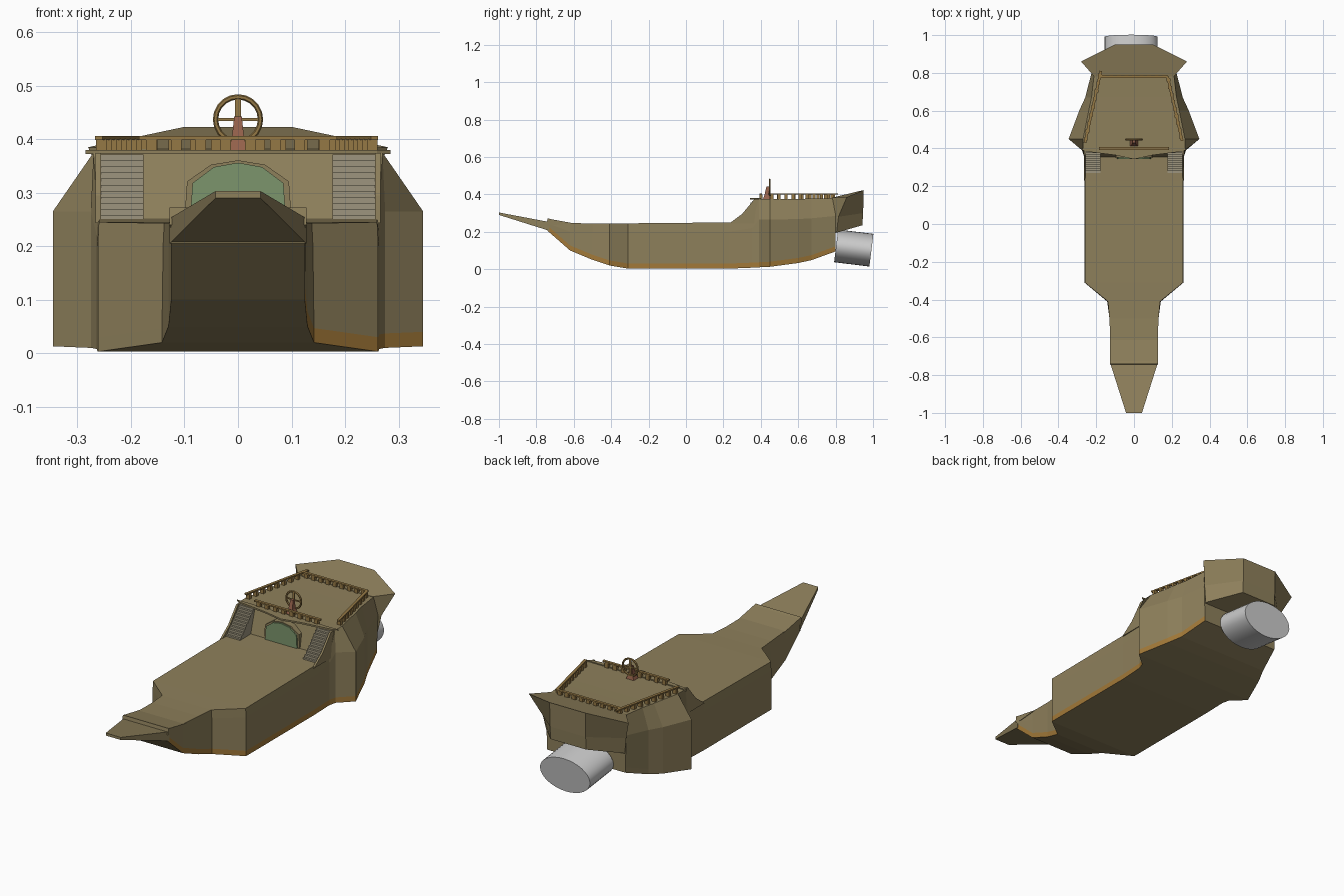
import bpy, bmesh, math
from mathutils import Vector

if "Cube" in bpy.data.objects:
    bpy.data.objects.remove(bpy.data.objects["Cube"])


def mat(name, r, g, b):
    m = bpy.data.materials.new(name)
    m.diffuse_color = (r, g, b, 1)
    m.use_nodes = True
    m.node_tree.nodes["Principled BSDF"].inputs["Base Color"].default_value = m.diffuse_color
    return m


WOOD = mat("hull_wood", .27, .215, .105)
KEEL = mat("keel_orange", .36, .19, .04)
STEP = mat("step_wood", .34, .30, .21)
RAIL = mat("rail_wood", .30, .19, .06)
RED = mat("post_red", .30, .12, .07)
GREEN = mat("door_green", .20, .30, .15)


def finish(name, bm, *mats):
    bmesh.ops.recalc_face_normals(bm, faces=bm.faces)
    me = bpy.data.meshes.new(name)
    bm.to_mesh(me)
    bm.free()
    ob = bpy.data.objects.new(name, me)
    bpy.context.collection.objects.link(ob)
    for m in mats:
        me.materials.append(m)
    return ob


def loft(name, rings, mats, accent=None):
    """Skin closed rings; side strip number `accent` uses the second material."""
    bm = bmesh.new()
    vs = [[bm.verts.new(p) for p in r] for r in rings]
    n = len(rings[0])
    for a, b in zip(vs, vs[1:]):
        for i in range(n):
            f = bm.faces.new((a[i], a[(i + 1) % n], b[(i + 1) % n], b[i]))
            f.material_index = int(i == accent)
    bm.faces.new(vs[0])
    bm.faces.new(vs[-1])
    return finish(name, bm, *mats)


def mirrored(half):
    return half + [(-x, y, z) for x, y, z in reversed(half)]


def add_box(bm, lo, hi):
    vs = bmesh.ops.create_cube(bm, size=1)["verts"]
    lo, hi = Vector(lo), Vector(hi)
    for v in vs:
        v.co = (lo + hi) / 2 + v.co * (hi - lo)


def add_bar(bm, p, q, w, h):
    p, q = Vector(p), Vector(q)
    d = q - p
    rot = d.to_track_quat('X', 'Z')
    for v in bmesh.ops.create_cube(bm, size=1)["verts"]:
        v.co = (p + q) / 2 + rot @ Vector((v.co.x * d.length, v.co.y * w, v.co.z * h))


# Hull: y, deck half width, deck z, shoulder half width, shoulder z, bottom half width, bottom z
stations = [
    (-.74, .125, .255, .128, .245, .125, .205),
    (-.62, .125, .248, .125, .20, .125, .10),
    (-.50, .130, .243, .130, .20, .130, .05),
    (-.41, .138, .243, .140, .20, .142, .02),
    (-.31, .260, .245, .262, .20, .262, .003),
    (.23, .260, .250, .262, .20, .262, .003),
    (.355, .262, .252, .264, .22, .264, .008),
    (.39, .270, .375, .275, .265, .275, .010),
    (.45, .270, .375, .346, .265, .346, .013),
    (.60, .240, .376, .290, .268, .290, .033),
    (.67, .225, .377, .258, .272, .258, .048),
    (.80, .210, .380, .225, .285, .220, .095),
]
loft("hull", [mirrored([(tw, y, tz), (sw, y, sz), (bw, y, bz + .027), (bw, y, bz)])
              for y, tw, tz, sw, sz, bw, bz in stations], (WOOD, KEEL), accent=2)

# Overhanging stern gallery
loft("stern_gallery", [
    mirrored([(.21, .78, .382), (.28, .86, .385), (.10, .95, .423)]),
    mirrored([(.21, .78, .28), (.235, .815, .28), (.10, .947, .30)]),
    mirrored([(.21, .78, .19), (.22, .805, .195), (.10, .943, .235)]),
], (WOOD,))

# Bow spit and ridge
loft("bow_spit", [
    mirrored([(.128, -.73, .252), (.128, -.73, .205)]),
    mirrored([(.042, -1, .303), (.042, -1, .290)])], (WOOD,))
loft("bow_ridge", [[(x, -.745, .24), (x, -.74, .272), (x, -.725, .268), (x, -.60, .245), (x, -.72, .235)]
                   for x in (-.128, .128)], (WOOD,))

# Front lip of the upper deck, pointed in the middle
loft("deck_lip", [[(.285, .40, z), (.26, .385, z), (.10, .365, z), (0, .343, z),
                   (-.10, .365, z), (-.26, .385, z), (-.285, .40, z)] for z in (.372, .380)], (WOOD,))

# Arched door and its frame
for name, s, y, m in (("door", 1, .345, GREEN), ("door_surround", 1.12, .352, WOOD)):
    arch = [(-.09, .24), (-.085, .318), (-.045, .348), (0, .356), (.045, .348), (.085, .318), (.09, .24)]
    loft(name, [[(x * s, yy, .24 + (z - .24) * min(s, 1.04)) for x, z in arch] for yy in (y, .40)], (m,))

# Stairs with side walls
N = 11
for side, sg in (("left", -1), ("right", 1)):
    bm = bmesh.new()
    for i in range(N):
        y = .27 + i * .0105
        z = .247 + (i + 1) * .0113
        c = sg * .217
        add_box(bm, (c - .04, y, z - .0113 if i else .24), (c + .04, .395, z))
    finish(side + "_stairs", bm, STEP)
    prof = [(.23, .243), (.30, .295), (.35, .355), (.365, .374), (.40, .374), (.40, .243)]
    loft(side + "_stair_wall", [[(sg * x, y, z) for y, z in prof] for x in (.256, .266)], (WOOD,))

# Railings around the upper deck
runs = {
    "front": ((-.185, .40), (.185, .40), 8),
    "left": ((-.26, .43), (-.175, .81), 9),
    "right": ((.255, .44), (.178, .78), 9),
    "back": ((-.18, .78), (.18, .78), 9),
}
for name, (a, b, n) in runs.items():
    bm = bmesh.new()
    a, b = Vector((*a, .402)), Vector((*b, .402))
    add_bar(bm, a, b, .014, .007)
    for i in range(n):
        p = a.lerp(b, (i + .5) / n)
        add_box(bm, (p.x - .010, p.y - .008, .374), (p.x + .010, p.y + .008, .40))
    finish(name + "_railing", bm, RAIL)

# Steering wheel and post
bpy.ops.mesh.primitive_torus_add(major_segments=20, minor_segments=6, major_radius=.042, minor_radius=.005,
                                 location=(0, .447, .437), rotation=(math.pi / 2, 0, 0))
wheel = bpy.context.object
wheel.name = "wheel_rim"
wheel.data.materials.append(RAIL)
bm = bmesh.new()
add_box(bm, (-.042, .444, .434), (.042, .450, .440))
add_box(bm, (-.006, .444, .395), (.006, .450, .479))
finish("wheel_spokes", bm, RAIL)
loft("wheel_post", [[(-w, y0, z), (w, y0, z), (w, y1, z), (-w, y1, z)]
                    for w, y0, y1, z in ((.022, .412, .45, .374), (.012, .42, .445, .398),
                                         (.007, .43, .444, .442))], (RED,))

# Oval thruster, tilted downwards
bpy.ops.mesh.primitive_cylinder_add(vertices=32, radius=1, depth=1, location=(-.015, .897, .113),
                                    rotation=(-math.radians(97), 0, 0))
thruster = bpy.context.object
thruster.name = "thruster"
thruster.scale = (.14, .088, .19)
bpy.ops.object.shade_smooth_by_angle()
